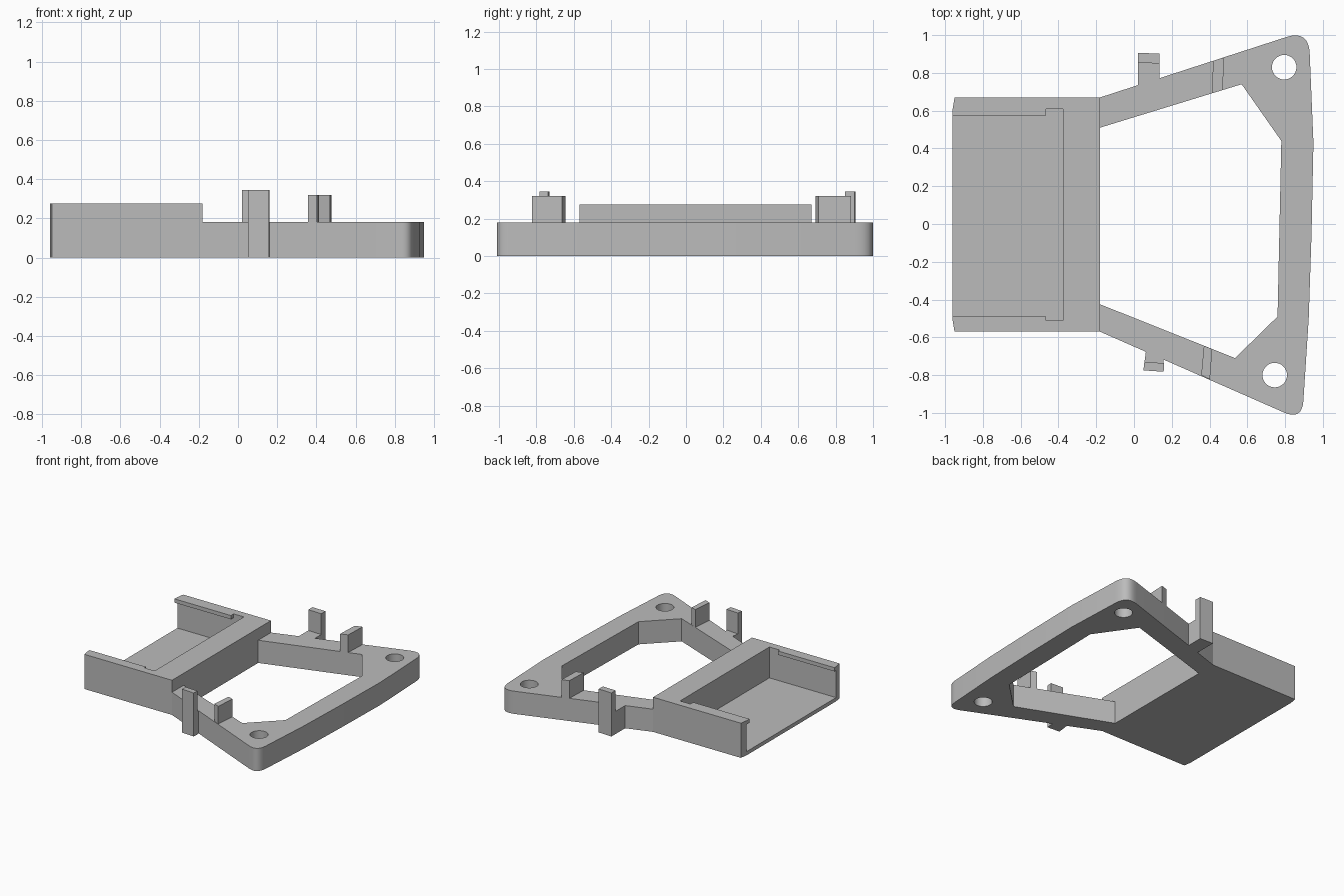
import bpy, bmesh
from math import cos, sin, pi, radians
from mathutils import Vector

cube = bpy.data.objects.get("Cube")
if cube:
    bpy.data.objects.remove(cube, do_unlink=True)

GREY = (0.5, 0.5, 0.5, 1)
grey = bpy.data.materials.new("plain grey")
grey.use_nodes = True
grey.diffuse_color = GREY
grey.node_tree.nodes["Principled BSDF"].inputs["Base Color"].default_value = GREY


def prism(name, loops, z0, z1):
    """Extrude a flat outline (first loop) with optional holes (other loops)."""
    curve = bpy.data.curves.new(name, "CURVE")
    curve.dimensions = "2D"
    curve.fill_mode = "BOTH"
    curve.extrude = (z1 - z0) / 2
    for loop in loops:
        spline = curve.splines.new("POLY")
        spline.points.add(len(loop) - 1)
        for point, (x, y) in zip(spline.points, loop):
            point.co = (x, y, 0, 1)
        spline.use_cyclic_u = True
    obj = bpy.data.objects.new(name, curve)
    bpy.context.collection.objects.link(obj)
    bpy.ops.object.select_all(action="DESELECT")
    obj.select_set(True)
    bpy.context.view_layer.objects.active = obj
    bpy.ops.object.convert(target="MESH")
    obj = bpy.context.view_layer.objects.active
    # Weld the caps to the sides and seat the part at its height
    bm = bmesh.new()
    bm.from_mesh(obj.data)
    bmesh.ops.remove_doubles(bm, verts=bm.verts, dist=0.0005)
    bmesh.ops.translate(bm, verts=bm.verts, vec=(0, 0, (z0 + z1) / 2))
    bmesh.ops.recalc_face_normals(bm, faces=bm.faces)
    bm.to_mesh(obj.data)
    bm.free()
    obj.data.materials.clear()
    obj.data.materials.append(grey)
    bpy.ops.object.shade_smooth_by_angle(angle=radians(25))
    return obj


def circle(x, y, r, n=32):
    return [(x + r * cos(2 * pi * i / n), y + r * sin(2 * pi * i / n)) for i in range(n)]


def rounded(before, corner, after, r, n=8):
    """Points of a soft corner, as a quadratic arc."""
    c = Vector(corner)
    a = c + (Vector(before) - c).normalized() * r
    b = c + (Vector(after) - c).normalized() * r
    return [tuple(a * (1 - t) ** 2 + c * 2 * t * (1 - t) + b * t * t)
            for t in (i / n for i in range(n + 1))]


# Frame: two splayed arms joined by a gently bowed end bar, with two screw holes
arm_front, arm_back = (-0.18, -0.57), (-0.18, 0.67)
bow = [(0.925, -0.5), (0.94, -0.05), (0.95, 0.43), (0.942, 0.62)]
outline = [arm_front]
outline += rounded(arm_front, (0.89, -1.04), bow[0], 0.105)
outline += bow
outline += rounded(bow[-1], (0.925, 1.028), arm_back, 0.125)
outline += [arm_back, (-0.18, 0.51), (0.57, 0.74), (0.78, 0.44),
            (0.76, -0.49), (0.535, -0.71), (-0.18, -0.425)]
prism("frame", [outline, circle(0.795, 0.83, 0.065), circle(0.745, -0.80, 0.065)], 0, 0.18)

# Tray: floor, walls with a solid cross block, and an overhanging lip
tray_back = [(-0.96, 0.61), (-0.95, 0.67), (-0.18, 0.67)]
tray_front = [(-0.18, -0.57), (-0.95, -0.57), (-0.96, -0.51)]
pocket = [(-0.375, -0.51), (-0.375, 0.61)]
lip = [(-0.96, -0.49), (-0.465, -0.49), (-0.465, -0.51), *pocket,
       (-0.465, 0.61), (-0.465, 0.575), (-0.96, 0.575)]
prism("tray_floor", [tray_back + tray_front], 0, 0.03)
prism("tray_walls", [tray_back + tray_front + pocket], 0.03, 0.245)
prism("tray_lip", [tray_back + tray_front + lip], 0.245, 0.275)

# Outer clips: a short bracket and an upright post beside each arm
prism("back_clip_bracket", [[(0.02, 0.72), (0.135, 0.76), (0.135, 0.855), (0.02, 0.855)]], 0, 0.18)
prism("back_clip_post", [[(0.02, 0.853), (0.135, 0.85), (0.135, 0.902), (0.02, 0.906)]], 0, 0.345)
prism("front_clip_bracket", [[(0.065, -0.66), (0.16, -0.70), (0.155, -0.742), (0.055, -0.735)]], 0, 0.18)
prism("front_clip_post", [[(0.055, -0.73), (0.16, -0.737), (0.157, -0.782), (0.05, -0.775)]], 0, 0.345)

# Raised stops across each arm
prism("back_stop", [[(0.413, 0.692), (0.47, 0.709), (0.476, 0.882), (0.419, 0.864)]], 0.18, 0.32)
prism("front_stop", [[(0.37, -0.645), (0.414, -0.662), (0.402, -0.823), (0.356, -0.80)]], 0.18, 0.32)
